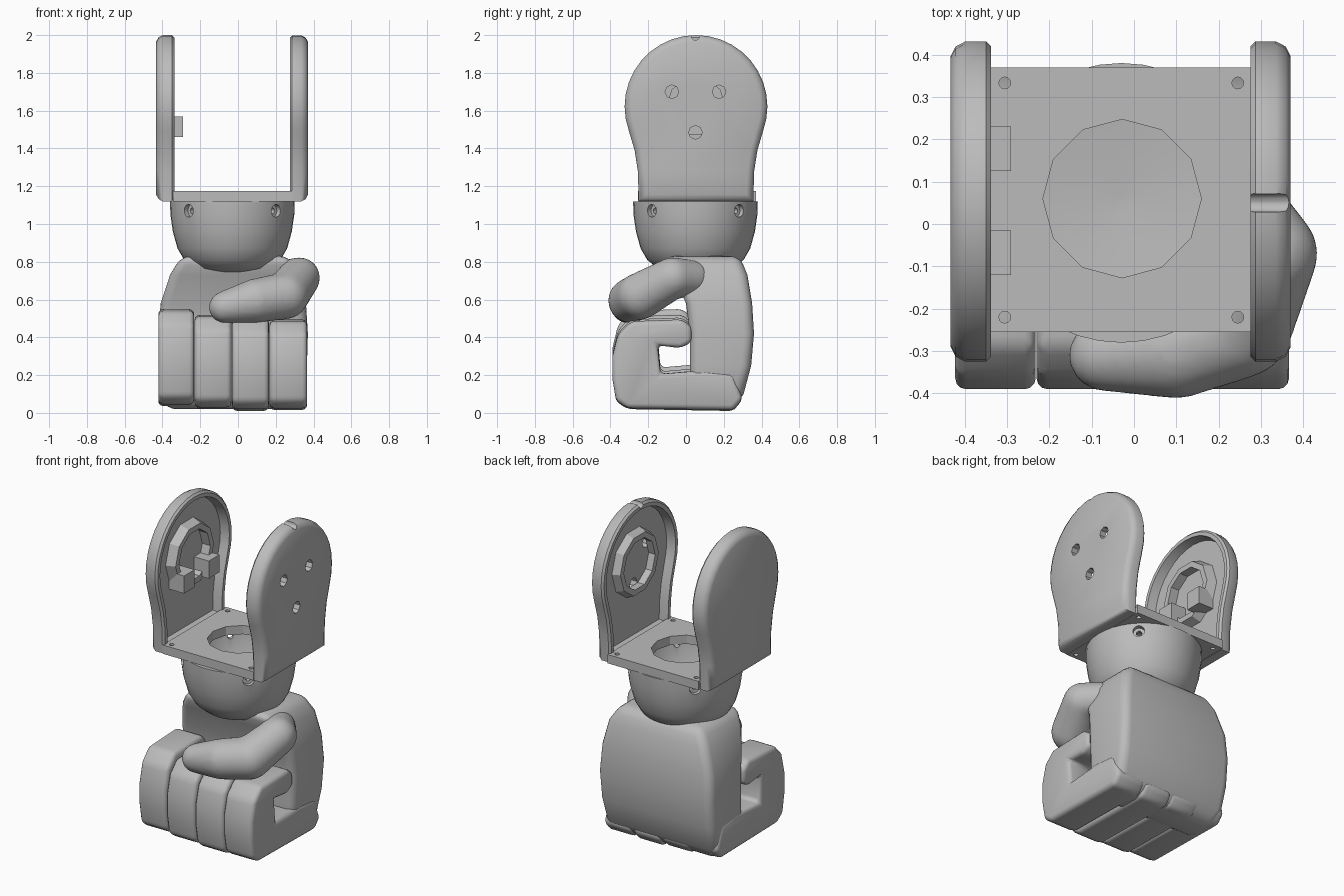
import bpy, bmesh
from math import sin, cos, pi, radians, sqrt
from mathutils import Vector, Matrix

if "Cube" in bpy.data.objects:
    bpy.data.objects.remove(bpy.data.objects["Cube"], do_unlink=True)

GREY = (0.5, 0.5, 0.5, 1)
grey = bpy.data.materials.new("plain grey")
grey.use_nodes = True
grey.diffuse_color = GREY
for node in grey.node_tree.nodes:
    if node.type == "BSDF_PRINCIPLED":
        node.inputs["Base Color"].default_value = GREY

def make(name, bm):
    bmesh.ops.recalc_face_normals(bm, faces=bm.faces)
    mesh = bpy.data.meshes.new(name)
    bm.to_mesh(mesh)
    bm.free()
    mesh.materials.append(grey)
    obj = bpy.data.objects.new(name, mesh)
    bpy.context.collection.objects.link(obj)
    return obj

def modify(obj, kind, **settings):
    mod = obj.modifiers.new(kind.lower(), kind)
    for key, value in settings.items():
        setattr(mod, key, value)
    bpy.context.view_layer.objects.active = obj
    bpy.ops.object.modifier_apply(modifier=mod.name)

def bevel(obj, width, segments):
    modify(obj, "BEVEL", width=width, segments=segments,
           limit_method="ANGLE", angle_limit=radians(28))

def smooth(obj, angle=40):
    bpy.ops.object.select_all(action="DESELECT")
    obj.select_set(True)
    bpy.context.view_layer.objects.active = obj
    bpy.ops.object.shade_smooth_by_angle(angle=radians(angle))

def loft(bm, rings, closed=False):
    """Skin equal-length point rings, capped unless closed on themselves."""
    rows = [[bm.verts.new(p) for p in ring] for ring in rings]
    pairs = list(zip(rows, rows[1:]))
    if closed:
        pairs.append((rows[-1], rows[0]))
    else:
        bm.faces.new(rows[0])
        bm.faces.new(rows[-1])
    for a, b in pairs:
        for i in range(len(a)):
            j = (i + 1) % len(a)
            bm.faces.new((a[i], a[j], b[j], b[i]))

def box(bm, lo, hi):
    lo, hi = Vector(lo), Vector(hi)
    bmesh.ops.create_cube(bm, size=1, matrix=Matrix.Translation(
        (lo + hi) / 2) @ Matrix.Diagonal((hi - lo).to_4d()))

def cut(obj, rods):
    """Subtract round rods given as (centre, axis, radius, length, sides)."""
    for centre, axis, radius, length, sides in rods:
        bm = bmesh.new()
        turn = Vector(axis).to_track_quat("Z", "Y").to_matrix().to_4x4()
        bmesh.ops.create_cone(bm, cap_ends=True, segments=sides, radius1=radius,
                              radius2=radius, depth=length,
                              matrix=Matrix.Translation(centre) @ turn)
        tool = make("cutter", bm)
        tool.hide_render = True
        modify(obj, "BOOLEAN", operation="DIFFERENCE", object=tool, solver="EXACT")
        bpy.data.objects.remove(tool, do_unlink=True)

# Side brackets: round-headed shells, hollow on the inner side
HEAD_Y, HEAD_Z, HEAD_R = 0.053, 1.622, 0.378

def bracket_ring(x, inset):
    head = [(cos(radians(a)) * (HEAD_R - inset), HEAD_Z + sin(radians(a)) * (HEAD_R - inset))
            for a in range(-20, 201, 10)]
    neck = [(0.303, 1.12), (0.308, 1.28), (0.325, 1.39)]
    right = [(w - inset, z + (inset if z < 1.2 else 0)) for w, z in neck]
    left = [(-w, z) for w, z in reversed(right)]
    return [(x, HEAD_Y + y, z) for y, z in right + head + left]

def bracket(name, outer, inner):
    step = 1 if inner > outer else -1
    floor = outer + step * 0.04
    bm = bmesh.new()
    loft(bm, [bracket_ring(outer, 0.035), bracket_ring(outer + step * 0.012, 0.012),
              bracket_ring(outer + step * 0.035, 0), bracket_ring(inner - step * 0.012, 0),
              bracket_ring(inner, 0.012), bracket_ring(inner, 0.035),
              bracket_ring(floor, 0.045)])
    return make(name, bm), floor

def socket(name, floor, inner, sides=10):
    def ring(x, r):
        return [(x, HEAD_Y + r * cos(2 * pi * i / sides), HEAD_Z + r * sin(2 * pi * i / sides))
                for i in range(sides)]
    bm = bmesh.new()
    loft(bm, [ring(floor, 0.21), ring(inner, 0.19), ring(inner, 0.155), ring(floor, 0.155)],
         closed=True)
    make(name, bm)

right_bracket, right_floor = bracket("right_bracket", -0.433, -0.337)
left_bracket, left_floor = bracket("left_bracket", 0.37, 0.275)
holes = [((0.35, y, z), (1, 0, 0), 0.036, 0.3, 8)
         for y, z in ((-0.075, 1.7), (0.175, 1.7), (0.05, 1.485))]
cut(left_bracket, holes + [((0.32, 0.05, 1.995), (1, 0, 0), 0.022, 0.3, 12)])
smooth(right_bracket)
smooth(left_bracket)
socket("right_socket", right_floor, -0.337)
socket("left_socket", left_floor, 0.285)

# Catches standing on the lower part of the right socket
bm = bmesh.new()
for y in (-0.12, 0.125):
    box(bm, (right_floor, y, 1.46), (-0.29, y + 0.105, 1.57))
make("socket_catches", bm)

# Mounting plate with a central opening and corner screw holes
bm = bmesh.new()
box(bm, (-0.345, -0.255, 1.12), (0.285, 0.37, 1.175))
plate = make("mounting_plate", bm)
cut(plate, [((-0.028, 0.06, 1.15), (0, 0, 1), 0.187, 0.3, 12)] +
    [((x, y, 1.15), (0, 0, 1), 0.014, 0.3, 12) for x in (-0.305, 0.245) for y in (-0.22, 0.333)])

# Hollow wrist cup, turned around a vertical axis, with four screw holes
CUP_X, CUP_Y = -0.03, 0.05
cup_profile = [(0.02, 0.738), (0.12, 0.743), (0.2, 0.765), (0.255, 0.81), (0.29, 0.87),
               (0.315, 0.96), (0.328, 1.05), (0.33, 1.12), (0.28, 1.12), (0.27, 0.98),
               (0.22, 0.87), (0.02, 0.85)]
bm = bmesh.new()
loft(bm, [[(CUP_X + r * cos(2 * pi * i / 40), CUP_Y + r * sin(2 * pi * i / 40), z)
           for i in range(40)] for r, z in cup_profile])
cup = make("wrist_cup", bm)
cut(cup, [((CUP_X + sx * 0.233, CUP_Y + sy * 0.233, 1.07), (sx, sy, 0), radius, length, 12)
          for sx in (-1, 1) for sy in (-1, 1)
          for radius, length in ((0.034, 0.06), (0.016, 0.2))])
smooth(cup)

# Palm: tapering block, widest at the knuckles
palm_levels = [(0.02, -0.38, 0.32, 0.05, 0.25), (0.1, -0.415, 0.355, 0.02, 0.305),
               (0.25, -0.42, 0.365, 0.02, 0.345), (0.42, -0.42, 0.37, 0.02, 0.36),
               (0.58, -0.41, 0.36, 0, 0.35), (0.73, -0.36, 0.33, -0.07, 0.325),
               (0.83, -0.3, 0.27, -0.11, 0.285)]
bm = bmesh.new()
loft(bm, [[(x0, y0, z), (x1, y0, z), (x1, y1, z), (x0, y1, z)]
          for z, x0, x1, y0, y1 in palm_levels])
palm = make("palm", bm)
bevel(palm, 0.05, 4)
smooth(palm)

# Curled fingers: one hooked side profile, extruded across each width
hook = [(0.3, 0.07), (0.25, 0.01), (-0.31, 0.02), (-0.37, 0.06), (-0.39, 0.18),
        (-0.39, 0.3), (-0.36, 0.42), (-0.29, 0.49), (-0.02, 0.5), (0.03, 0.46),
        (0.03, 0.375), (-0.03, 0.345), (-0.15, 0.36), (-0.135, 0.205),
        (0.1, 0.225), (0.25, 0.21)]
fingers = (("little_finger", -0.422, -0.232, 0.035, 0.55),
           ("ring_finger", -0.23, -0.034, 0.02, 0.52),
           ("middle_finger", -0.032, 0.164, 0.01, 0.505),
           ("index_finger", 0.166, 0.366, 0.015, 0.495))
for name, x0, x1, low, high in fingers:
    bm = bmesh.new()
    loft(bm, [[(x, y, low + (z - 0.01) / 0.49 * (high - low)) for y, z in hook]
              for x in (x0, x1)])
    finger = make(name, bm)
    bevel(finger, 0.026, 3)
    smooth(finger)

# Thumb: round joints hulled in pairs, then fused
joints = [((0.26, 0.03, 0.71), 0.1), ((0.325, -0.07, 0.715), 0.11),
          ((0.25, -0.24, 0.62), 0.125), ((0.1, -0.295, 0.595), 0.118),
          ((-0.07, -0.31, 0.56), 0.085)]

def ball(centre, radius, count=160):
    for i in range(count):
        h, turn = 1 - (2 * i + 1) / count, i * pi * (3 - sqrt(5))
        ring = sqrt(1 - h * h)
        yield Vector(centre) + radius * Vector((ring * cos(turn), ring * sin(turn), h))

bm = bmesh.new()
for pair in zip(joints, joints[1:]):
    points = [bm.verts.new(p) for joint in pair for p in ball(*joint)]
    bmesh.ops.convex_hull(bm, input=points)
bmesh.ops.delete(bm, geom=[v for v in bm.verts if not v.link_faces], context="VERTS")
thumb = make("thumb", bm)
modify(thumb, "REMESH", mode="VOXEL", voxel_size=0.015)
modify(thumb, "SMOOTH", factor=0.5, iterations=6)
smooth(thumb, 60)
